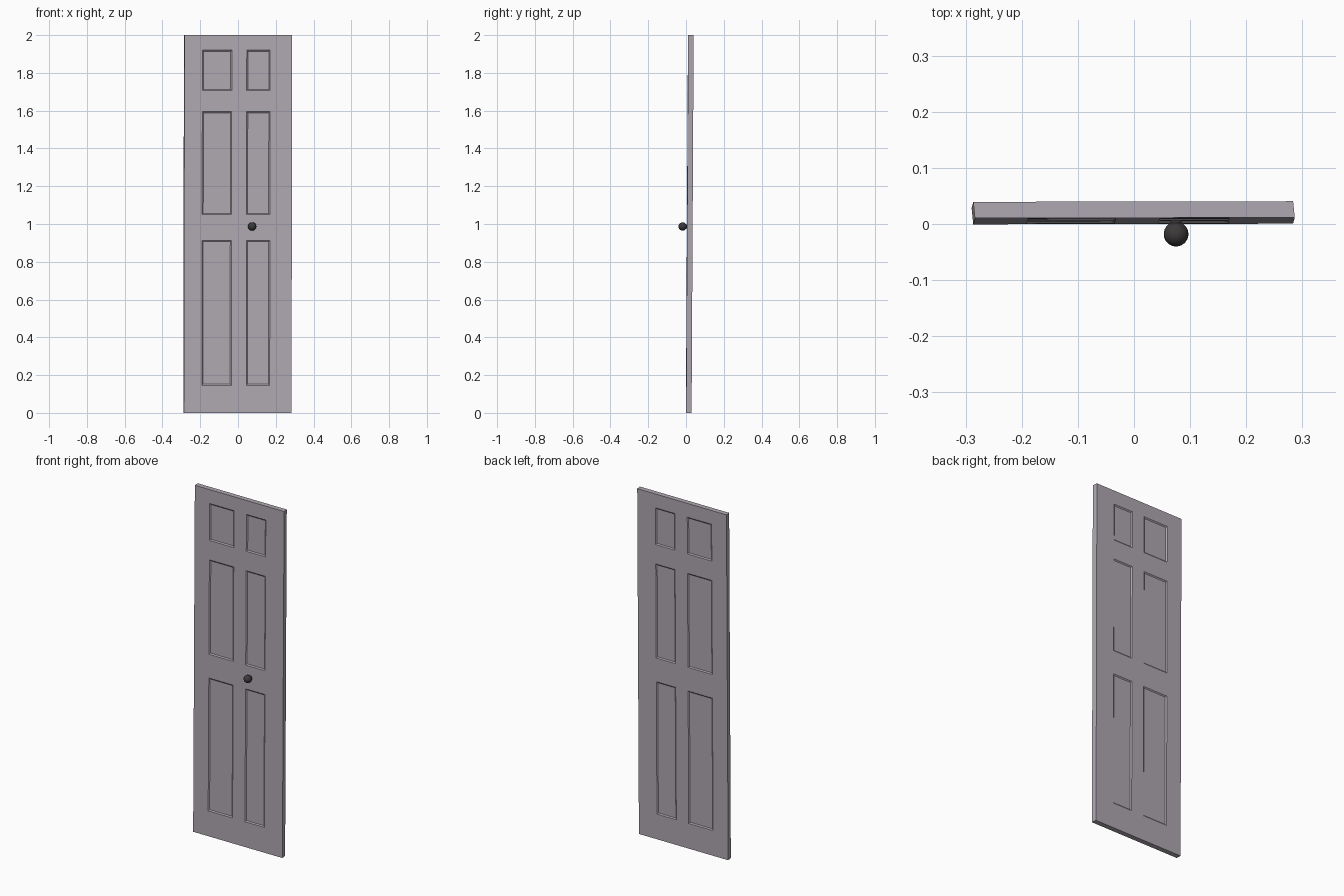
import bpy
import bmesh
from math import radians
from mathutils import Matrix, Vector

cube = bpy.data.objects.get("Cube")
if cube:
    bpy.data.objects.remove(cube, do_unlink=True)


def material(name, rgb, roughness):
    mat = bpy.data.materials.new(name)
    mat.use_nodes = True
    mat.diffuse_color = (*rgb, 1)
    shader = mat.node_tree.nodes["Principled BSDF"]
    shader.inputs["Base Color"].default_value = (*rgb, 1)
    shader.inputs["Roughness"].default_value = roughness
    return mat


def add_object(name, bm, mat):
    mesh = bpy.data.meshes.new(name)
    bm.normal_update()
    bm.to_mesh(mesh)
    bm.free()
    mesh.materials.append(mat)
    obj = bpy.data.objects.new(name, mesh)
    bpy.context.collection.objects.link(obj)
    return obj


paint = material("grey mauve paint", (0.43, 0.39, 0.44), 0.6)
dark_metal = material("dark metal", (0.045, 0.042, 0.042), 0.5)

WIDTH, HEIGHT, THICK = 0.57, 2.0, 0.029
COLUMNS = [(-0.19, -0.034), (0.045, 0.169)]
ROWS = [(0.146, 0.913), (1.05, 1.595), (1.707, 1.92)]

# Door slab, sliced along every panel edge
bm = bmesh.new()
bmesh.ops.create_cube(bm, size=1)
bmesh.ops.scale(bm, vec=(WIDTH, THICK, HEIGHT), verts=bm.verts)
bmesh.ops.translate(bm, vec=(0, THICK / 2, HEIGHT / 2), verts=bm.verts)
for axis, spans in ((Vector((1, 0, 0)), COLUMNS), (Vector((0, 0, 1)), ROWS)):
    for cut in (edge for span in spans for edge in span):
        bmesh.ops.bisect_plane(bm, geom=bm.verts[:] + bm.edges[:] + bm.faces[:],
                               plane_co=axis * cut, plane_no=axis)


# Recessed panels with sloped borders on both sides
def within(value, spans):
    return any(low < value < high for low, high in spans)


bm.normal_update()
panels = []
for face in bm.faces:
    centre = face.calc_center_median()
    if abs(face.normal.y) > 0.9 and within(centre.x, COLUMNS) and within(centre.z, ROWS):
        panels.append(face)
bmesh.ops.inset_individual(bm, faces=panels, thickness=0.009, depth=-0.005)

# Slight lean and skew of the slab
for v in bm.verts:
    x, y, z = v.co
    v.co.x = x + 0.0015 * (z - 1) - 0.1 * y
    v.co.y = y + 0.0055 * z + 0.002 * x
add_object("door_slab", bm, paint)

# Round knob on a short neck
KNOB = Vector((0.075, -0.018, 0.987))
turn = Matrix.Rotation(radians(90), 4, "X")
bm = bmesh.new()
bmesh.ops.create_uvsphere(bm, u_segments=24, v_segments=16, radius=0.022,
                          matrix=Matrix.Translation(KNOB) @ turn)
bmesh.ops.create_cone(bm, cap_ends=True, segments=24, radius1=0.01, radius2=0.01, depth=0.03,
                      matrix=Matrix.Translation(KNOB + Vector((0, 0.014, 0))) @ turn)
knob = add_object("door_knob", bm, dark_metal)
bpy.ops.object.select_all(action="DESELECT")
knob.select_set(True)
bpy.context.view_layer.objects.active = knob
bpy.ops.object.shade_smooth_by_angle(angle=radians(40))
